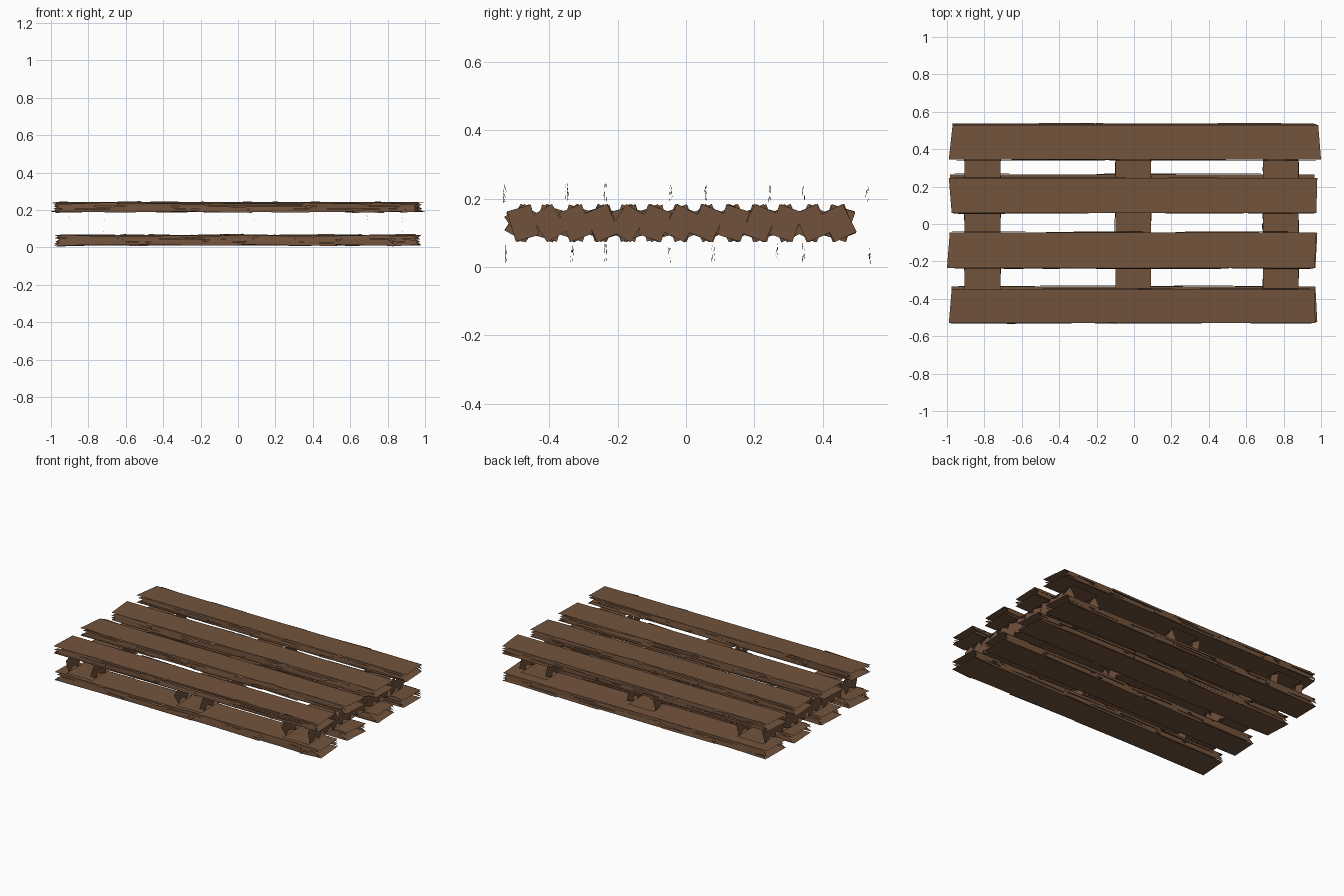
import bpy, bmesh, math, random
from mathutils import Vector

if "Cube" in bpy.data.objects:
    bpy.data.objects.remove(bpy.data.objects["Cube"])

random.seed(4)
wood = bpy.data.materials.new("worn brown wood")
wood.diffuse_color = (0.17, 0.088, 0.046, 1)
wood.use_nodes = True
wood.node_tree.nodes["Principled BSDF"].inputs["Base Color"].default_value = wood.diffuse_color


def finish(name, bm):
    me = bpy.data.meshes.new(name)
    bm.to_mesh(me)
    bm.free()
    me.materials.append(wood)
    ob = bpy.data.objects.new(name, me)
    bpy.context.collection.objects.link(ob)


def quad(bm, pts):
    bm.faces.new([bm.verts.new(p) for p in pts])


def jitter(a):
    return random.uniform(-a, a)


def board(name, y0, y1, z0, z1, left, right, tilt=0.0):
    """Open-ended plank: flat top and bottom sheets, splintered long sides.
    left / right are the x positions of the end corners at y0 and y1."""
    bm = bmesh.new()
    for z, up in ((z0, False), (z1, True)):
        pts = [(left[0], y0, z - tilt), (right[0], y0, z - tilt),
               (right[1], y1, z + tilt), (left[1], y1, z + tilt)]
        quad(bm, pts if up else pts[::-1])
    # long overlapping splinters along both sides
    for y, s in ((y0, -1), (y1, 1)):
        for row in range(3):
            h = (z1 - z0) / 3
            x = max(left) + jitter(0.01)
            zc = z0 + (row + 0.5) * h + s * tilt
            while x < min(right) - 0.1:
                e = min(x + random.uniform(0.28, 0.55), min(right))
                t, o = jitter(0.005), s * random.uniform(-0.004, 0.006)
                a, b = h * random.uniform(0.45, 0.6), h * random.uniform(0.35, 0.6)
                pts = [(x, y + o, zc - a - t), (e, y + o, zc - b + t),
                       (e - 0.03, y + o / 2, zc + b + t), (x + 0.03, y + o / 2, zc + a - t)]
                quad(bm, pts if s < 0 else pts[::-1])
                x = e - random.uniform(0.0, 0.05)
    finish(name, bm)


def stringer(name, x0, x1, y0, y1, z0, z1):
    """Open-ended cross beam with shard-like side walls."""
    bm = bmesh.new()
    for z in (z0, z1):
        pts = [(x0, y0, z), (x1, y0, z), (x1, y1, z), (x0, y1, z)]
        quad(bm, pts if z == z1 else pts[::-1])
    zc, n = (z0 + z1) / 2, 13
    for x, s in ((x0, -1), (x1, 1)):
        for i in range(n):
            c = y0 + (i + 0.5) * (y1 - y0) / n
            ang = random.choice((-1, 1)) * math.radians(random.uniform(15, 35))
            w, h, o = 0.036, 0.046, jitter(0.003)
            pts = []
            for u, v in ((-w, -h), (w, -h), (w, h), (-w, h)):
                py = c + u * math.cos(ang) - v * math.sin(ang)
                pz = zc + u * math.sin(ang) + v * math.cos(ang)
                pts.append((x + o + (pz - zc) * 0.03,
                            py, min(max(pz, z0), z1)))
            quad(bm, pts if s > 0 else pts[::-1])
    finish(name, bm)


# top deck: y range, left corner x pair, right corner x pair, tilt
top = [(-0.53, -0.35, (-0.99, -0.975), (0.97, 0.965), 0.003),
       (-0.235, -0.045, (-1.0, -0.985), (0.965, 0.975), -0.002),
       (0.06, 0.245, (-0.975, -0.99), (0.975, 0.98), 0.001),
       (0.345, 0.53, (-0.99, -0.97), (1.0, 0.985), -0.002)]
for i, (a, b, l, r, t) in enumerate(top):
    board(f"top_board_{i + 1}", a, b, 0.192, 0.239, l, r, t)

# bottom deck
bottom = [(-0.525, -0.335, (-0.985, -0.975), (0.98, 0.97), 0.002),
          (-0.235, -0.05, (-0.985, -0.97), (0.97, 0.98), -0.002),
          (0.08, 0.265, (-0.975, -0.985), (0.975, 0.965), 0.0),
          (0.345, 0.535, (-0.98, -0.97), (0.98, 0.975), -0.003)]
for i, (a, b, l, r, t) in enumerate(bottom):
    board(f"bottom_board_{i + 1}", a, b, 0.014, 0.065, l, r, t)

# three cross beams between the decks
for name, a, b in (("left", -0.905, -0.715), ("middle", -0.1, 0.09), ("right", 0.69, 0.88)):
    stringer(f"{name}_cross_beam", a, b, -0.515, 0.485, 0.072, 0.184)
